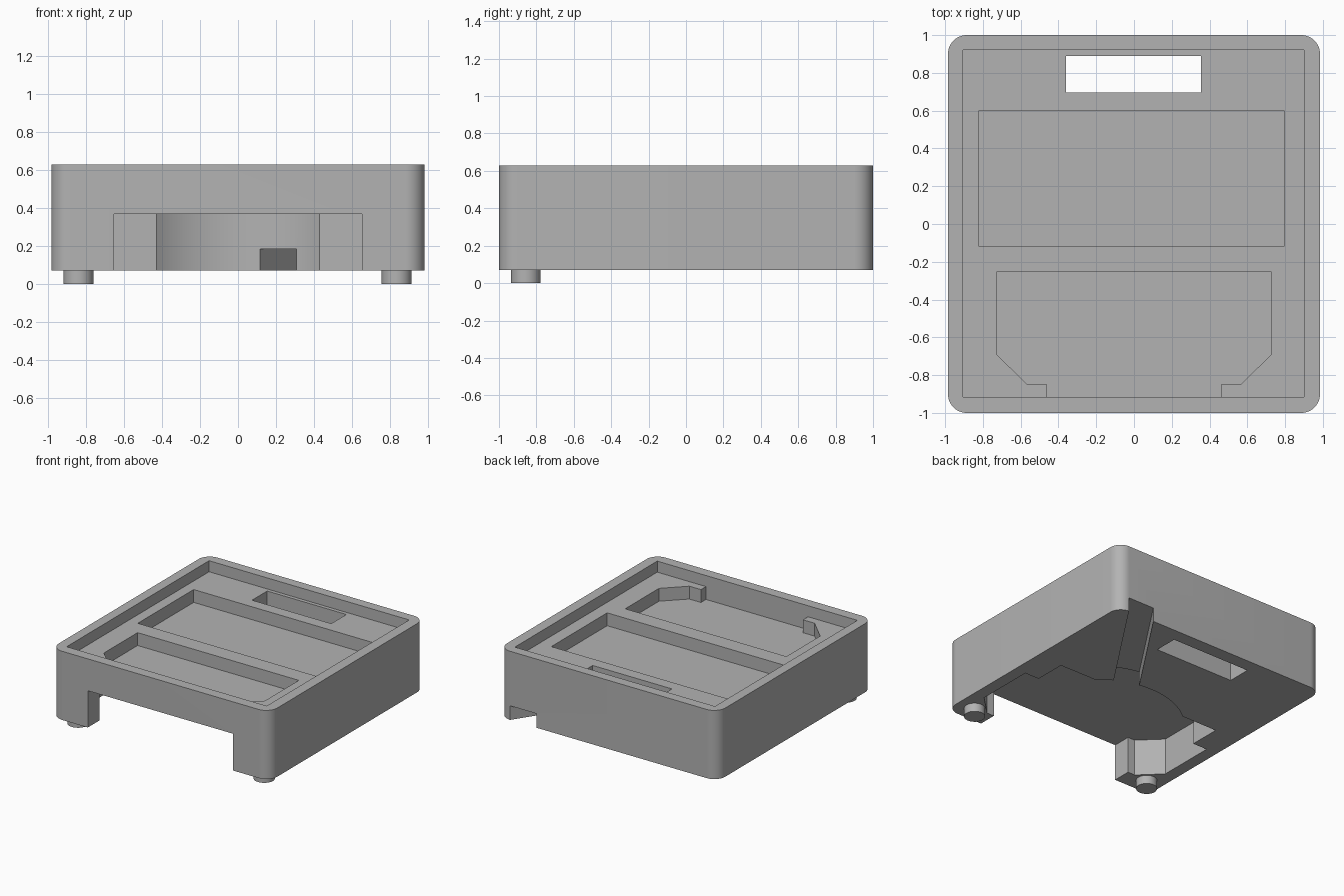
import bpy, bmesh, math

if "Cube" in bpy.data.objects:
    bpy.data.objects.remove(bpy.data.objects["Cube"], do_unlink=True)

BOTTOM, TOP = 0.07, 0.63
RECESS_FLOOR, POCKET_FLOOR = 0.54, 0.435
CAVITY_CEILING, GROOVE_CEILING = 0.37, 0.185
OVER = 0.05  # how far cutters reach past the surface they open

grey = bpy.data.materials.new("plain_grey")
grey.use_nodes = True
grey.diffuse_color = (0.45, 0.45, 0.45, 1)
grey.node_tree.nodes["Principled BSDF"].inputs["Base Color"].default_value = grey.diffuse_color


def prism(name, outline, low, high):
    """Extrude a flat outline from z = low to z = high."""
    bm = bmesh.new()
    base = bm.faces.new([bm.verts.new((x, y, low)) for x, y in outline])
    side = bmesh.ops.extrude_face_region(bm, geom=[base])["geom"]
    moved = [v for v in side if isinstance(v, bmesh.types.BMVert)]
    bmesh.ops.translate(bm, verts=moved, vec=(0, 0, high - low))
    bmesh.ops.recalc_face_normals(bm, faces=bm.faces)
    mesh = bpy.data.meshes.new(name)
    bm.to_mesh(mesh)
    bm.free()
    mesh.materials.append(grey)
    obj = bpy.data.objects.new(name, mesh)
    bpy.context.collection.objects.link(obj)
    return obj


def rectangle(x0, x1, y0, y1):
    return [(x0, y0), (x1, y0), (x1, y1), (x0, y1)]


def arc(cx, cy, r, start, end, steps):
    angles = [math.radians(start + (end - start) * i / steps) for i in range(steps + 1)]
    return [(cx + r * math.cos(a), cy + r * math.sin(a)) for a in angles]


def mirrored(half):
    """Close a right-hand half outline with its mirror image."""
    return half + [(-x, y) for x, y in reversed(half)]


def smooth(obj):
    obj.data.shade_smooth()
    obj.data.set_sharp_from_angle(angle=math.radians(30))


# Rounded block
R, HX, HY = 0.1, 0.985, 1.0
corners = [(1, 1, 0), (-1, 1, 90), (-1, -1, 180), (1, -1, 270)]
outline = [p for sx, sy, a in corners
           for p in arc(sx * (HX - R), sy * (HY - R), R, a, a + 90, 12)]
body = prism("body", outline, BOTTOM, TOP)

# Shallow tray in the top, with two pockets and a through slot
cutters = [
    prism("tray_cutter", rectangle(-0.905, 0.9, -0.915, 0.92), RECESS_FLOOR, TOP + OVER),
    prism("rear_pocket_cutter", rectangle(-0.82, 0.795, -0.12, 0.6), POCKET_FLOOR, TOP + OVER),
    prism("front_pocket_cutter",
          mirrored([(0.46, -0.915), (0.46, -0.85), (0.565, -0.85),
                    (0.727, -0.69), (0.727, -0.255)]),
          POCKET_FLOOR, TOP + OVER),
    prism("slot_cutter", rectangle(-0.36, 0.355, 0.695, 0.89), BOTTOM - OVER, TOP + OVER),
]

# Underside cavity, open at the front, with a curved rear wall
sweep = math.degrees(math.asin(0.43 / 0.666))
half = [(0.655, -HY - OVER), (0.655, -0.85), (0.72, -0.85), (0.885, -0.69),
        (0.885, -0.21), (0.755, -0.21), (0.755, 0.05)]
rear = arc(0, -0.457, 0.666, 90 - sweep, 90 + sweep, 32)
cutters.append(prism("cavity_cutter",
                     half + rear + [(-x, y) for x, y in reversed(half)],
                     BOTTOM - OVER, CAVITY_CEILING))

# Slanted cable groove from the cavity to the back
slope = 0.667


def groove_x(x, y):
    return x + slope * (y - HY)


near, far = 0.0, HY + OVER
cutters.append(prism("groove_cutter",
                     [(groove_x(0.65, near), near), (groove_x(0.888, near), near),
                      (groove_x(0.888, far), far), (groove_x(0.65, far), far)],
                     BOTTOM - OVER, GROOVE_CEILING))

# Cut everything, then drop the cutters
for cutter in cutters:
    cutter.hide_render = True
    mod = body.modifiers.new(cutter.name, "BOOLEAN")
    mod.operation, mod.solver, mod.object = "DIFFERENCE", "EXACT", cutter
bpy.context.view_layer.update()
graph = bpy.context.evaluated_depsgraph_get()
cut_mesh = bpy.data.meshes.new_from_object(body.evaluated_get(graph))
body.modifiers.clear()
body.data = cut_mesh
for cutter in cutters:
    bpy.data.objects.remove(cutter, do_unlink=True)
smooth(body)

# Two round front feet
for name, x in (("left_foot", 0.837), ("right_foot", -0.842)):
    smooth(prism(name, arc(x, -0.857, 0.079, 0, 348.75, 31), 0, BOTTOM + 0.02))
